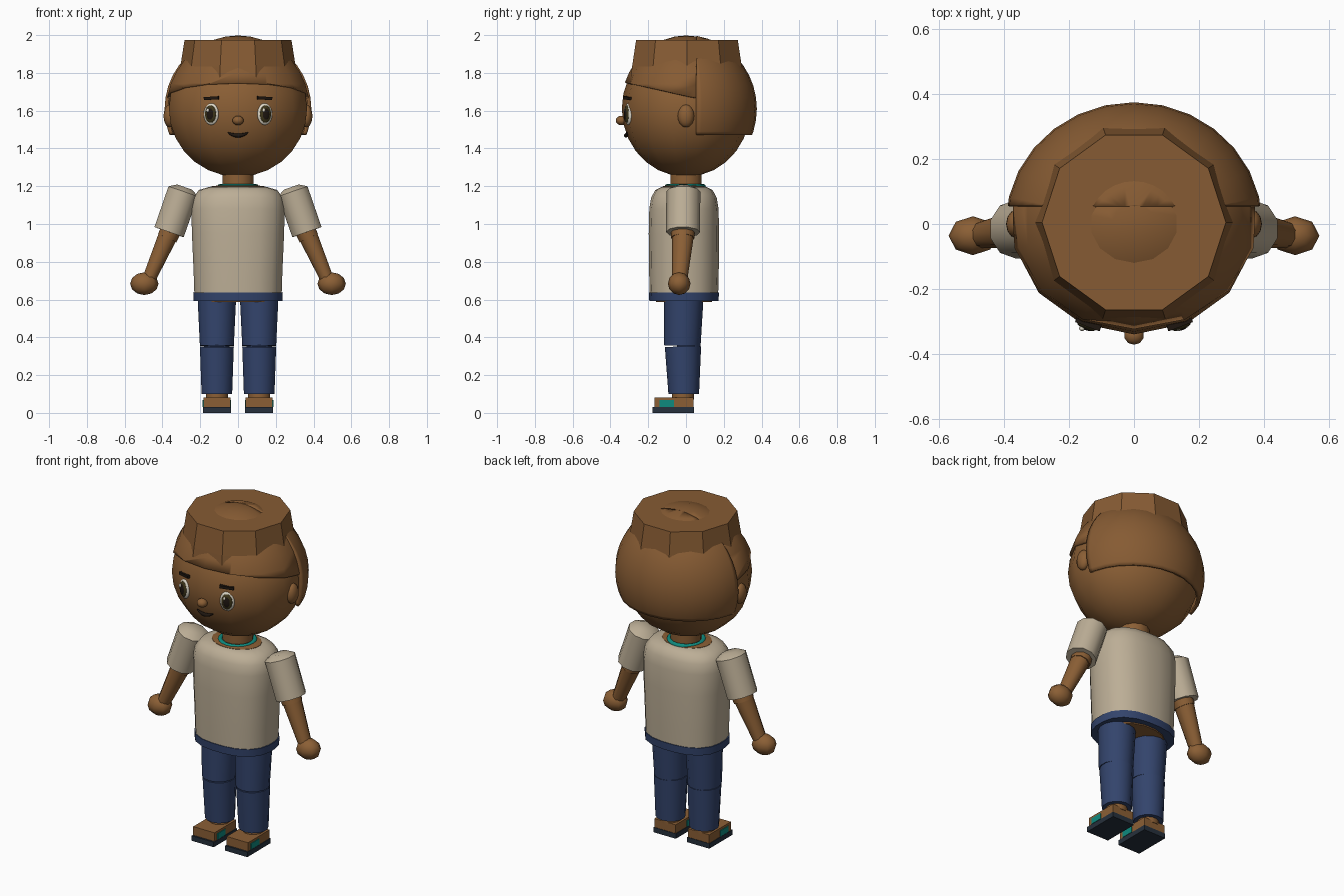
import bpy, bmesh, math
from mathutils import Vector, Matrix

if "Cube" in bpy.data.objects:
    bpy.data.objects.remove(bpy.data.objects["Cube"], do_unlink=True)


def material(name, rgb):
    """Flat material from an 0-255 display colour."""
    lin = [((c / 255 + 0.055) / 1.055) ** 2.4 for c in rgb] + [1]
    m = bpy.data.materials.new(name)
    m.use_nodes = True
    m.diffuse_color = lin
    bsdf = m.node_tree.nodes["Principled BSDF"]
    bsdf.inputs["Base Color"].default_value = lin
    bsdf.inputs["Roughness"].default_value = 0.9
    return m


SKIN = material("skin brown", (139, 95, 53))
HAIR = material("hair brown", (134, 91, 51))
SHIRT = material("cream cloth", (188, 174, 150))
DENIM = material("denim blue", (51, 68, 108))
TEAL = material("teal", (14, 138, 126))
SOLE = material("dark sole", (38, 48, 60))
WHITE = material("eye white", (222, 216, 200))
IRIS = material("olive iris", (62, 54, 26))
DARK = material("near black", (30, 22, 16))


def finish(name, bm, mat, smooth=40):
    bmesh.ops.recalc_face_normals(bm, faces=bm.faces)
    me = bpy.data.meshes.new(name)
    bm.to_mesh(me)
    bm.free()
    me.materials.append(mat)
    ob = bpy.data.objects.new(name, me)
    bpy.context.collection.objects.link(ob)
    if smooth:
        bpy.ops.object.select_all(action="DESELECT")
        ob.select_set(True)
        bpy.context.view_layer.objects.active = ob
        bpy.ops.object.shade_smooth_by_angle(angle=math.radians(smooth))
    return ob


def loft(name, rings, mat, n=12, power=2.0, turn=0.5, smooth=40):
    """Closed tube through rings of (centre, rx, ry), facing first to last."""
    bm = bmesh.new()
    axis = Vector(rings[-1][0]) - Vector(rings[0][0])
    rot = Vector((0, 0, 1)).rotation_difference(axis)
    loops = []
    for centre, rx, ry in rings:
        loop = []
        for i in range(n):
            a = math.tau * (i + turn) / n
            c, s = math.cos(a), math.sin(a)
            k = (abs(c) ** power + abs(s) ** power) ** (-1 / power)
            loop.append(bm.verts.new(Vector(centre) + rot @ Vector((rx * k * c, ry * k * s, 0))))
        loops.append(loop)
    for lo, hi in zip(loops, loops[1:]):
        for i in range(n):
            j = (i + 1) % n
            bm.faces.new((lo[i], lo[j], hi[j], hi[i]))
    bm.faces.new(loops[0])
    bm.faces.new(loops[-1])
    return finish(name, bm, mat, smooth)


def ball(name, centre, radii, mat, seg=14, rows=10, yaw=0.0, cuts=(), smooth=60):
    """Ellipsoid, optionally trimmed by planes (point, normal to remove)."""
    bm = bmesh.new()
    bmesh.ops.create_uvsphere(bm, u_segments=seg, v_segments=rows, radius=1)
    bm.transform(Matrix.Translation(centre) @ Matrix.Rotation(yaw, 4, "Z") @ Matrix.Diagonal((*radii, 1)))
    for point, normal in cuts:
        bmesh.ops.bisect_plane(bm, geom=bm.verts[:] + bm.edges[:] + bm.faces[:],
                               plane_co=point, plane_no=normal, clear_outer=True)
    return finish(name, bm, mat, smooth)


def box(name, centre, size, mat):
    bm = bmesh.new()
    bmesh.ops.create_cube(bm, size=1)
    bm.transform(Matrix.Translation(centre) @ Matrix.Diagonal((*size, 1)))
    return finish(name, bm, mat, 0)


def thicken(ob, amount):
    mod = ob.modifiers.new("thickness", "SOLIDIFY")
    mod.thickness = amount
    mod.offset = -1


# Head and neck
ball("head", (0, 0, 1.61), (0.375, 0.34, 0.36), SKIN, rows=14)
loft("neck", [((0, 0, 1.17), 0.085, 0.085), ((0, 0, 1.30), 0.085, 0.085)], SKIN)
ball("nose", (0, -0.342, 1.548), (0.031, 0.03, 0.025), SKIN, 10, 8)

# Hair: sloping fringe, longer back, and a ten-sided flat top
slope = Vector((0, -0.083, -0.386))
thicken(ball("hair_fringe", (0, 0, 1.61), (0.388, 0.347, 0.388), HAIR, rows=18,
             cuts=[((0, -0.33, 1.75), slope), ((0, 0.07, 1.6), (0, 1, 0))]), 0.02)
thicken(ball("hair_back", (0, 0, 1.61), (0.395, 0.375, 0.39), HAIR, 28, 20,
             cuts=[((0, 0, 1.47), (0, 0, -1)), ((0, 0.055, 1.6), (0, -1, 0))]), 0.02)
loft("hair_flat_top", [((0, 0.005, 1.76), 0.315, 0.315), ((0, 0.005, 1.835), 0.305, 0.305),
                       ((0, 0.005, 1.974), 0.283, 0.283)], HAIR, n=10, turn=0, smooth=0)

# Mouth as a tapered smile
curve = bpy.data.curves.new("mouth", "CURVE")
curve.dimensions = "3D"
curve.bevel_depth = 0.011
curve.bevel_resolution = 2
spline = curve.splines.new("POLY")
spline.points.add(6)
for i, p in enumerate(spline.points):
    t = i / 3 - 1
    p.co = (0.054 * t, -0.318 + 0.006 * t * t, 1.468 + 0.016 * t * t, 1)
    p.radius = 1 - 0.75 * t * t
curve.materials.append(DARK)
bpy.context.collection.objects.link(bpy.data.objects.new("mouth", curve))

# Shirt, chest and collar
Y = -0.011
loft("shirt", [((0, Y, 0.63), 0.232, 0.182), ((0, Y, 0.75), 0.236, 0.185), ((0, Y, 0.95), 0.245, 0.187),
               ((0, Y, 1.08), 0.248, 0.184), ((0, Y, 1.14), 0.238, 0.174), ((0, Y, 1.18), 0.208, 0.152),
               ((0, Y, 1.197), 0.150, 0.118)], SHIRT, n=20, power=2.5)
loft("chest_skin", [((0, Y, 1.17), 0.148, 0.116), ((0, Y, 1.199), 0.146, 0.114),
                    ((0, Y, 1.206), 0.09, 0.09)], SKIN, n=20)
bpy.ops.mesh.primitive_torus_add(location=(0, -0.004, 1.198), major_radius=0.095, minor_radius=0.014,
                                 major_segments=20, minor_segments=8)
collar = bpy.context.object
collar.name = "collar"
collar.data.materials.append(TEAL)
bpy.ops.object.shade_smooth_by_angle(angle=math.radians(60))

# Waistband and the skin under it
loft("waistband", [((0, Y, 0.592), 0.236, 0.184), ((0, Y, 0.637), 0.238, 0.186)], DENIM, n=20, power=2.5)
loft("pelvis", [((0, Y, 0.586), 0.19, 0.15), ((0, Y, 0.62), 0.2, 0.16)], SKIN, n=16)

for side, s in (("right", -1), ("left", 1)):
    # Ear, eye and eyebrow
    ball(side + "_ear", (s * 0.362, 0, 1.572), (0.032, 0.044, 0.06), SKIN, 12, 10)
    yaw = s * 0.36
    out = Vector((math.sin(yaw), -math.cos(yaw), 0))
    eye = Vector((s * 0.142, -0.305, 1.582))
    ball(side + "_eye", eye, (0.042, 0.016, 0.058), WHITE, 16, 12, yaw)
    ball(side + "_iris", eye + out * 0.009, (0.032, 0.012, 0.046), IRIS, 16, 12, yaw)
    ball(side + "_pupil", eye + out * 0.014, (0.022, 0.009, 0.034), DARK, 14, 10, yaw)
    ball(side + "_eye_glint", eye + out * 0.019 + Vector((-0.012, 0, 0.02)), (0.009, 0.007, 0.011), WHITE, 8, 6, yaw)
    brow = box(side + "_eyebrow", (0, 0, 0), (0.08, 0.022, 0.016), DARK)
    brow.location = (s * 0.14, -0.306, 1.666)
    brow.rotation_euler = (0, s * 0.06, yaw)

    # Sleeve, arm and hand
    loft(side + "_sleeve", [((s * 0.365, -0.016, 0.957), 0.086, 0.09), ((s * 0.29, -0.014, 1.172), 0.087, 0.09),
                            ((s * 0.282, -0.014, 1.195), 0.045, 0.05)], SHIRT, n=10, smooth=50)
    loft(side + "_upper_arm", [((s * 0.375, -0.017, 0.925), 0.056, 0.062), ((s * 0.34, -0.016, 1.0), 0.058, 0.064)], SKIN, n=10)
    loft(side + "_forearm", [((s * 0.475, -0.034, 0.70), 0.036, 0.04),
                             ((s * 0.372, -0.017, 0.935), 0.053, 0.058)], SKIN, n=10)
    ball(side + "_hand", (s * 0.496, -0.036, 0.684), (0.075, 0.06, 0.06), SKIN, 8, 6)

    # Trouser leg in two pieces
    x = s * 0.112
    loft(side + "_thigh", [((x, -0.02, 0.355), 0.092, 0.097), ((x, -0.012, 0.60), 0.104, 0.104)], DENIM, n=14)
    loft(side + "_shin", [((x, -0.012, 0.10), 0.083, 0.081), ((x, -0.016, 0.351), 0.092, 0.096)], DENIM, n=14)
    loft(side + "_knee", [((x, 0.012, 0.33), 0.07, 0.062), ((x, 0.012, 0.37), 0.07, 0.062)], DENIM)

    # Ankle and shoe
    loft(side + "_ankle", [((x, -0.015, 0.07), 0.06, 0.06), ((x, -0.015, 0.13), 0.06, 0.06)], SKIN)
    box(side + "_sole", (x, -0.067, 0.015), (0.148, 0.22, 0.03), SOLE)
    box(side + "_shoe", (x, -0.063, 0.056), (0.142, 0.206, 0.052), SKIN)
    box(side + "_shoe_patch", (x, -0.102, 0.05), (0.15, 0.076, 0.036), TEAL)
